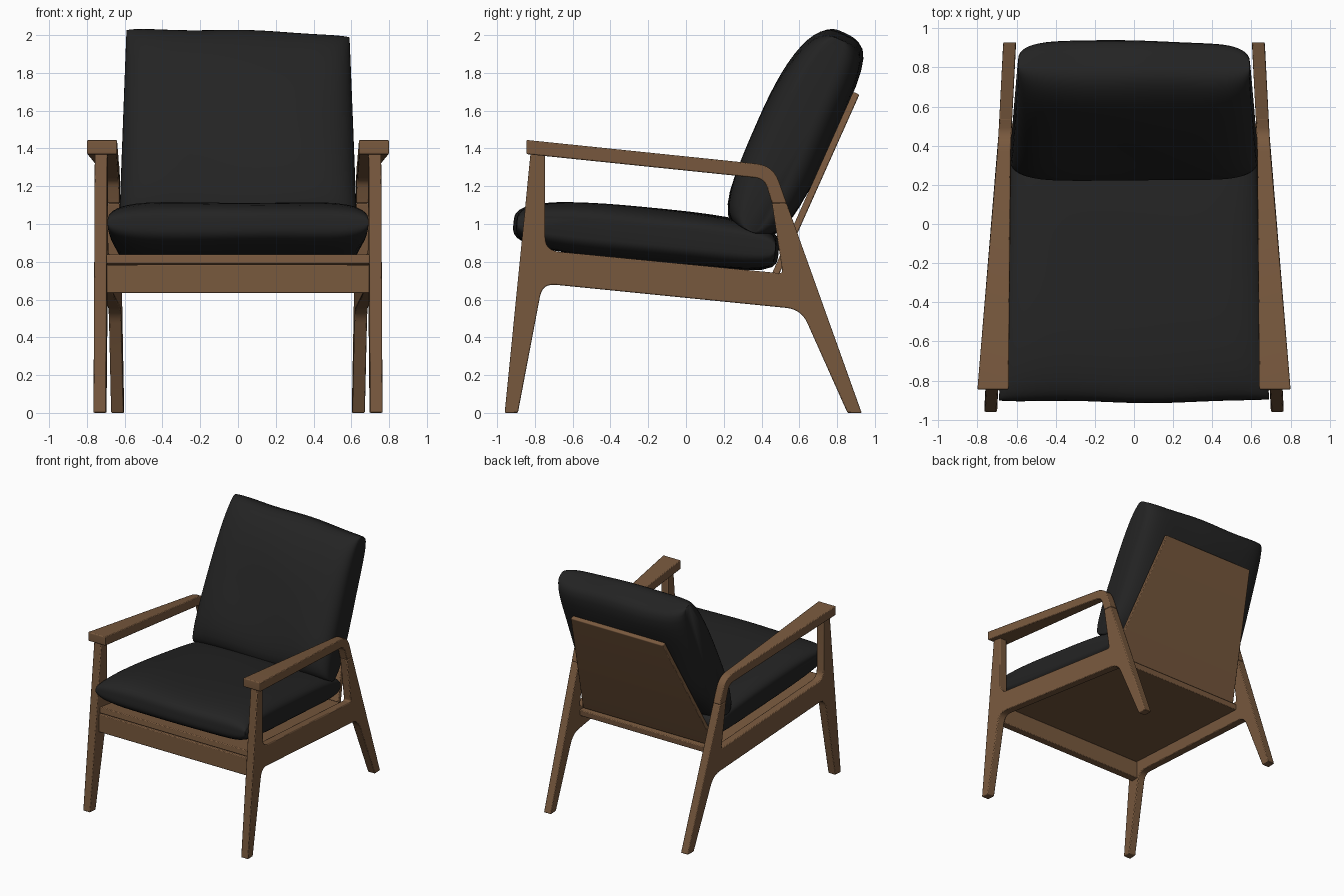
import bpy, bmesh, math
from mathutils import Vector

cube = bpy.data.objects.get("Cube")
if cube:
    bpy.data.objects.remove(cube, do_unlink=True)


def material(name, color):
    m = bpy.data.materials.new(name)
    m.use_nodes = True
    m.diffuse_color = color
    bsdf = next(n for n in m.node_tree.nodes if n.type == 'BSDF_PRINCIPLED')
    bsdf.inputs["Base Color"].default_value = color
    bsdf.inputs["Roughness"].default_value = 0.7
    return m


wood = material("warm_wood", (0.19, 0.10, 0.048, 1))
fabric = material("black_fabric", (0.017, 0.017, 0.017, 1))


def finish(bm, name, mat, angle, bevel=0.0):
    bmesh.ops.recalc_face_normals(bm, faces=bm.faces)
    mesh = bpy.data.meshes.new(name)
    bm.to_mesh(mesh)
    bm.free()
    mesh.materials.append(mat)
    ob = bpy.data.objects.new(name, mesh)
    bpy.context.collection.objects.link(ob)
    if bevel:
        mod = ob.modifiers.new("soft_edges", 'BEVEL')
        mod.width, mod.segments = bevel, 2
        mod.limit_method, mod.angle_limit = 'ANGLE', math.radians(40)
    bpy.ops.object.select_all(action='DESELECT')
    ob.select_set(True)
    bpy.context.view_layer.objects.active = ob
    bpy.ops.object.shade_smooth_by_angle(angle=math.radians(angle))
    return ob


def rounded(points, steps=6):
    """Outline of (y, z, fillet distance) with curved corners."""
    out = []
    for i, (y, z, r) in enumerate(points):
        p = Vector((y, z))
        if not r:
            out.append(p)
            continue
        a = Vector(points[i - 1][:2])
        b = Vector(points[(i + 1) % len(points)][:2])
        a = p + (a - p).normalized() * r
        b = p + (b - p).normalized() * r
        for k in range(steps + 1):
            t = k / steps
            out.append(a * (1 - t) ** 2 + p * 2 * t * (1 - t) + b * t * t)
    return out


def plate(name, points, span, side=1, bevel=0.006):
    """Extrude a side outline across x; span(y) gives its two x limits."""
    bm = bmesh.new()
    outline = rounded(points)
    rings = [[bm.verts.new((side * span(p.x, p.y)[e], p.x, p.y)) for p in outline]
             for e in (0, 1)]
    for ring in rings:
        bm.faces.new(ring)
    n = len(outline)
    for i in range(n):
        j = (i + 1) % n
        bm.faces.new((rings[0][i], rings[0][j], rings[1][j], rings[1][i]))
    return finish(bm, name, wood, 30, bevel)


# Side frames: legs, rail and rear post in one piece, leaning in to the back
def frame_span(y, z):
    c = 0.683 - 0.0515 * y
    return c - 0.033, c + 0.033


# Armrests widen towards the front
def arm_span(y, z):
    inner, outer = frame_span(y, z)
    t = max(0, (0.4 - y) / 1.245)
    if t == 0:
        return inner, outer
    return 0.63 + 0.01 * t, 0.695 + 0.105 * t


FRAME = [(-0.96, 0, 0), (-0.89, 0, 0), (-0.76, 0.685, 0.07), (0.61, 0.548, 0.08),
         (0.855, 0, 0), (0.93, 0, 0), (0.533, 1.11, 0), (0.455, 1.11, 0),
         (0.512, 0.738, 0.02), (-0.745, 0.86, 0.07), (-0.747, 1.385, 0),
         (-0.822, 1.385, 0)]
ARM = [(0.533, 1.11, 0), (0.462, 1.31, 0.09), (-0.845, 1.445, 0.01),
       (-0.845, 1.37, 0.01), (0.415, 1.24, 0.05), (0.455, 1.11, 0)]
for label, side in (("left", 1), ("right", -1)):
    plate(label + "_side_frame", FRAME, frame_span, side)
    plate(label + "_armrest", ARM, arm_span, side)


# Cross parts between the side frames
def between(y, z):
    h = frame_span(y, z)[0] + 0.004
    return -h, h


def back_span(y, z):
    h = 0.615 - 0.19 * (z - 0.72) / 0.98
    return -h, h


plate("front_rail", [(-0.85, 0.635, 0), (-0.785, 0.635, 0), (-0.785, 0.785, 0),
                     (-0.85, 0.785, 0)], between)
plate("seat_board", [(-0.84, 0.79, 0), (0.51, 0.66, 0), (0.515, 0.71, 0),
                     (-0.835, 0.84, 0)], between)
plate("back_board", [(0.487, 0.72, 0), (0.918, 1.685, 0.01), (0.885, 1.7, 0.01),
                     (0.454, 0.735, 0)], back_span)


def cushion(name, center, direction, length, thick, powers, half_width, taper, lean):
    """Loft a rounded section, with one roundness per quadrant, across x."""
    bm = bmesh.new()
    d = Vector(direction).normalized()
    n = Vector((-d.y, d.x))
    c = Vector(center)
    around, across, rings = 56, 36, []
    for i in range(across + 1):
        s = math.sin(math.pi * (i / across - 0.5))
        puff = 0.36 + 0.64 * (1 - abs(s) ** 7) ** 0.5
        ring = []
        for k in range(around):
            t = math.tau * k / around
            co, si = math.cos(t), math.sin(t)
            p = powers[k * 4 // around]
            r = (abs(co) ** p + abs(si) ** p) ** (-1 / p)
            a, h = co * r, si * r
            along = length * a * (1 - 0.015 * abs(s) ** 6)
            along += lean * s * max(0, a) + 0.006 * math.sin(5 * s + 1) * a
            up = thick * h * puff * (1 + 0.025 * math.sin(4 * s + 3 * a))
            yz = c + d * along + n * up
            x = s * (half_width - taper * a)
            ring.append(bm.verts.new((x, yz.x, yz.y)))
        rings.append(ring)
    for r0, r1 in zip(rings, rings[1:]):
        for k in range(around):
            j = (k + 1) % around
            bm.faces.new((r0[k], r0[j], r1[j], r1[k]))
    bm.faces.new(rings[0])
    bm.faces.new(rings[-1])
    return finish(bm, name, fabric, 50)


# Cushions: quadrants run end-top, start-top, start-bottom, end-bottom
cushion("seat_cushion", (-0.21, 0.945), (0.995, -0.097), 0.70, 0.14,
        (3, 3, 4, 6), 0.655, 0.035, 0)
cushion("back_cushion", (0.572, 1.481), (0.405, 0.914), 0.58, 0.198,
        (2.4, 4, 3, 5), 0.61, 0.02, -0.018)
